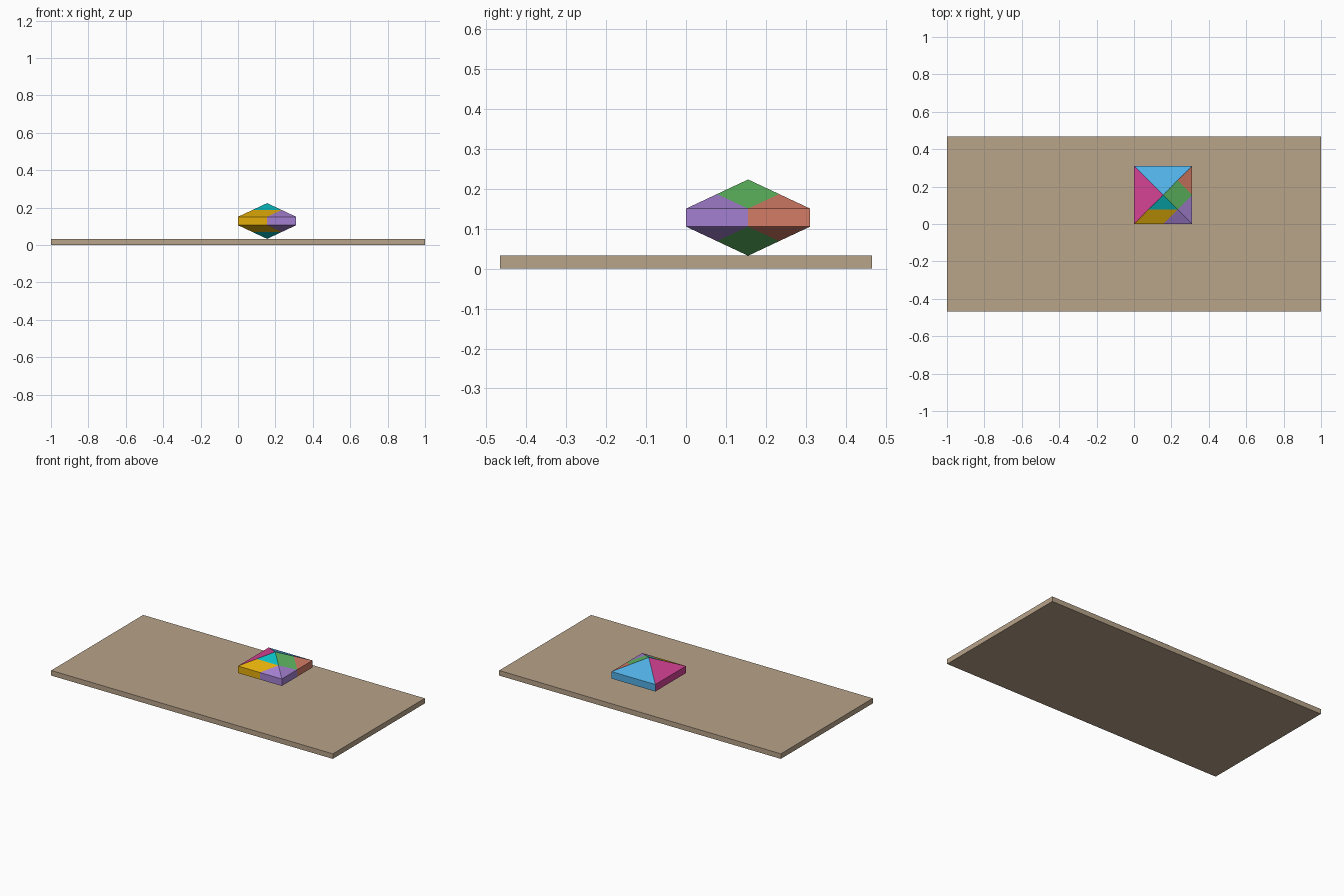
import bpy
import bmesh

if "Cube" in bpy.data.objects:
    bpy.data.objects.remove(bpy.data.objects["Cube"], do_unlink=True)

SIDE = 0.311       # width of the assembled square
MID_Z = 0.128      # height of its mid plane
RIM, PEAK = 0.0225, 0.0955  # half thickness at the rim and at the centre


def material(name, rgb):
    linear = [((c / 255 + 0.055) / 1.055) ** 2.4 if c > 10 else c / 255 / 12.92 for c in rgb]
    mat = bpy.data.materials.new(name)
    mat.use_nodes = True
    mat.diffuse_color = (*linear, 1)
    mat.node_tree.nodes["Principled BSDF"].inputs["Base Color"].default_value = (*linear, 1)
    return mat


def finish(name, bm, mat):
    bmesh.ops.recalc_face_normals(bm, faces=bm.faces)
    mesh = bpy.data.meshes.new(name)
    bm.to_mesh(mesh)
    bm.free()
    mesh.materials.append(mat)
    obj = bpy.data.objects.new(name, mesh)
    bpy.context.collection.objects.link(obj)


def puzzle_piece(name, rgb, outline, fold=None):
    """Solid piece of the double pyramid; outline is in quarters of the side."""
    bm = bmesh.new()
    rings = []
    for sign in (1, -1):
        ring = []
        for u, v in outline:
            out = max(abs(u - 2), abs(v - 2)) / 2
            z = MID_Z + sign * (PEAK + (RIM - PEAK) * out)
            ring.append(bm.verts.new((u * SIDE / 4, v * SIDE / 4, z)))
        cap = bm.faces.new(ring)
        if fold:
            bmesh.utils.face_split(cap, ring[fold[0]], ring[fold[1]])
        rings.append(ring)
    top, bottom = rings
    for i in range(len(outline)):
        bm.faces.new((top[i - 1], top[i], bottom[i], bottom[i - 1]))
    finish(name, bm, material(name + "_colour", rgb))


# Flat board
bm = bmesh.new()
bmesh.ops.create_cube(bm, size=1)
for v in bm.verts:
    v.co = (v.co.x * 2, v.co.y * 0.933, (v.co.z + 0.5) * 0.0325)
finish("board", bm, material("tan", (184, 163, 137)))

# Seven pieces filling the square
puzzle_piece("large_triangle_left", (214, 68, 150), [(0, 0), (2, 2), (0, 4)])
puzzle_piece("large_triangle_back", (81, 175, 228), [(0, 4), (2, 2), (4, 4)])
puzzle_piece("small_triangle_centre", (10, 192, 196), [(1, 1), (3, 1), (2, 2)])
puzzle_piece("small_triangle_side", (212, 124, 102), [(4, 2), (4, 4), (3, 3)])
puzzle_piece("square_piece", (96, 186, 98), [(2, 2), (3, 1), (4, 2), (3, 3)])
puzzle_piece("parallelogram", (228, 174, 10), [(0, 0), (2, 0), (3, 1), (1, 1)])
# The corner piece bends over the ridge
puzzle_piece("corner_triangle", (164, 128, 208), [(2, 0), (4, 0), (4, 2), (3, 1)], fold=(1, 3))
